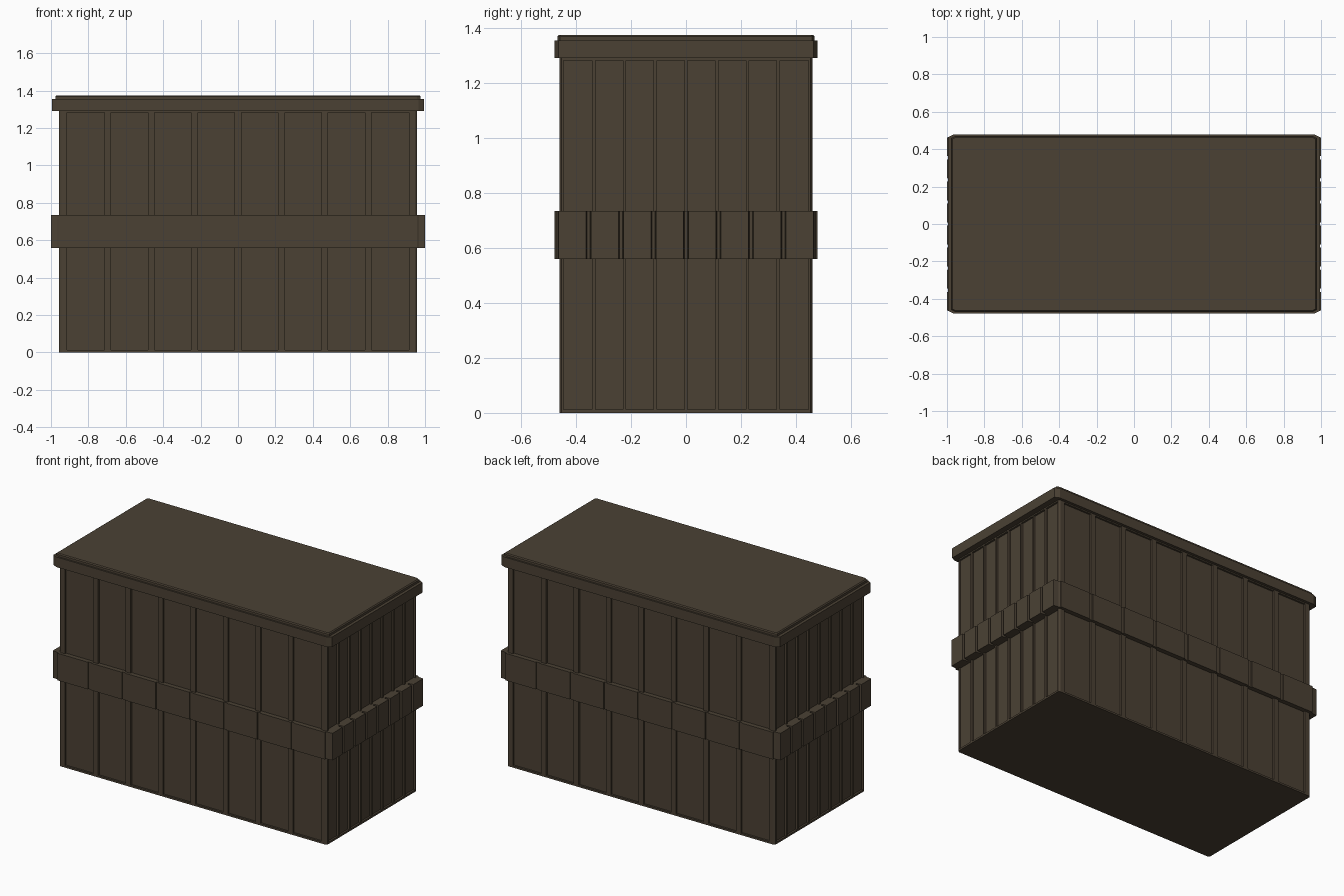
import bpy, bmesh

old = bpy.data.objects.get("Cube")
if old:
    bpy.data.objects.remove(old, do_unlink=True)

mat = bpy.data.materials.new("dark olive brown")
mat.use_nodes = True
COLOR = (0.07, 0.053, 0.034, 1)
mat.diffuse_color = COLOR
mat.node_tree.nodes["Principled BSDF"].inputs["Base Color"].default_value = COLOR

HX, HY = 0.957, 0.46       # outer half sizes of the body
BX, BY = 1.0, 0.478        # outer half sizes of the band
TOP = 1.3
DEPTH = 0.012              # panel recess
Z0, Z1 = 0.56, 0.735       # band heights
COUNT = 8                  # panels per wall


def finish(name, bm):
    bmesh.ops.recalc_face_normals(bm, faces=bm.faces)
    mesh = bpy.data.meshes.new(name)
    bm.to_mesh(mesh)
    bm.free()
    mesh.materials.append(mat)
    obj = bpy.data.objects.new(name, mesh)
    bpy.context.collection.objects.link(obj)
    return obj


def prism(bm, points, z0, z1):
    """Extrude a flat outline from z0 to z1."""
    face = bm.faces.new([bm.verts.new((x, y, z0)) for x, y in points])
    new = bmesh.ops.extrude_face_region(bm, geom=[face])["geom"]
    for v in new:
        if isinstance(v, bmesh.types.BMVert):
            v.co.z = z1


def box(bm, x0, x1, y0, y1, z0, z1):
    prism(bm, [(x0, y0), (x1, y0), (x1, y1), (x0, y1)], z0, z1)


def octagon(hx, hy, cx, cy):
    """Rectangle outline with cut corners."""
    return [(-hx + cx, -hy), (hx - cx, -hy), (hx, -hy + cy), (hx, hy - cy),
            (hx - cx, hy), (-hx + cx, hy), (-hx, hy - cy), (-hx, -hy + cy)]


# Recessed panel core
bm = bmesh.new()
box(bm, -HX + DEPTH, HX - DEPTH, -HY + DEPTH, HY - DEPTH, 0, TOP)
finish("body_panels", bm)

# Bottom and top rails
for name, z0, z1 in (("bottom_rail", 0, 0.012), ("top_rail", 1.282, TOP)):
    bm = bmesh.new()
    prism(bm, octagon(HX, HY, 0.012, 0.008), z0, z1)
    finish(name, bm)

# Corner posts with a cut outer edge
bm = bmesh.new()
for sx in (-1, 1):
    for sy in (-1, 1):
        outline = [(HX - 0.042, HY), (HX - 0.012, HY), (HX, HY - 0.008),
                   (HX, HY - 0.015), (HX - 0.042, HY - 0.015)]
        prism(bm, [(sx * x, sy * y) for x, y in outline], 0, TOP)
finish("corner_posts", bm)

# Vertical ribs between the panels
long_ribs, end_ribs = bmesh.new(), bmesh.new()
for i in range(1, COUNT):
    cx = (i - COUNT / 2) * 0.232
    cy = (i - COUNT / 2) * 0.112
    for s in (-1, 1):
        ys = sorted((s * (HY - 0.03), s * HY))
        box(long_ribs, cx - 0.018, cx + 0.018, *ys, 0, TOP)
        xs = sorted((s * (HX - 0.03), s * HX))
        box(end_ribs, xs[0], xs[1], cy - 0.006, cy + 0.006, 0, TOP)
finish("long_wall_ribs", long_ribs)
finish("end_wall_ribs", end_ribs)

# Middle band: backing strip plus one tapered block per panel
bm = bmesh.new()
prism(bm, octagon(HX + 0.012, BY - 0.006, 0.012, 0.006), Z0, Z1)
finish("band_backing", bm)

long_blocks, end_blocks = bmesh.new(), bmesh.new()
for i in range(COUNT):
    lo, hi = i - COUNT / 2, i + 1 - COUNT / 2
    for s in (-1, 1):
        a, b = lo * 0.242 + 0.012, hi * 0.242 - 0.012
        prism(long_blocks, [(a, s * (HY - 0.01)), (b, s * (HY - 0.01)),
                            (b, s * BY), (a, s * BY)], Z0, Z1)
        a, b = lo * 0.118, hi * 0.118
        prism(end_blocks, [(s * (HX - 0.01), a + 0.003), (s * (HX - 0.01), b - 0.003),
                           (s * BX, b - 0.009), (s * BX, a + 0.009)], Z0, Z1)
finish("long_band_blocks", long_blocks)
finish("end_band_blocks", end_blocks)

# Lid: rim and slightly smaller raised cap with a cut edge
bm = bmesh.new()
prism(bm, octagon(0.995, 0.478, 0.03, 0.015), 1.29, 1.355)
finish("lid_rim", bm)

bm = bmesh.new()
prism(bm, octagon(0.976, 0.468, 0.02, 0.01), 1.35, 1.375)
top_edges = [e for e in bm.edges if all(v.co.z > 1.37 for v in e.verts)]
bmesh.ops.bevel(bm, geom=top_edges, offset=0.006, segments=1, affect='EDGES')
finish("lid_cap", bm)
